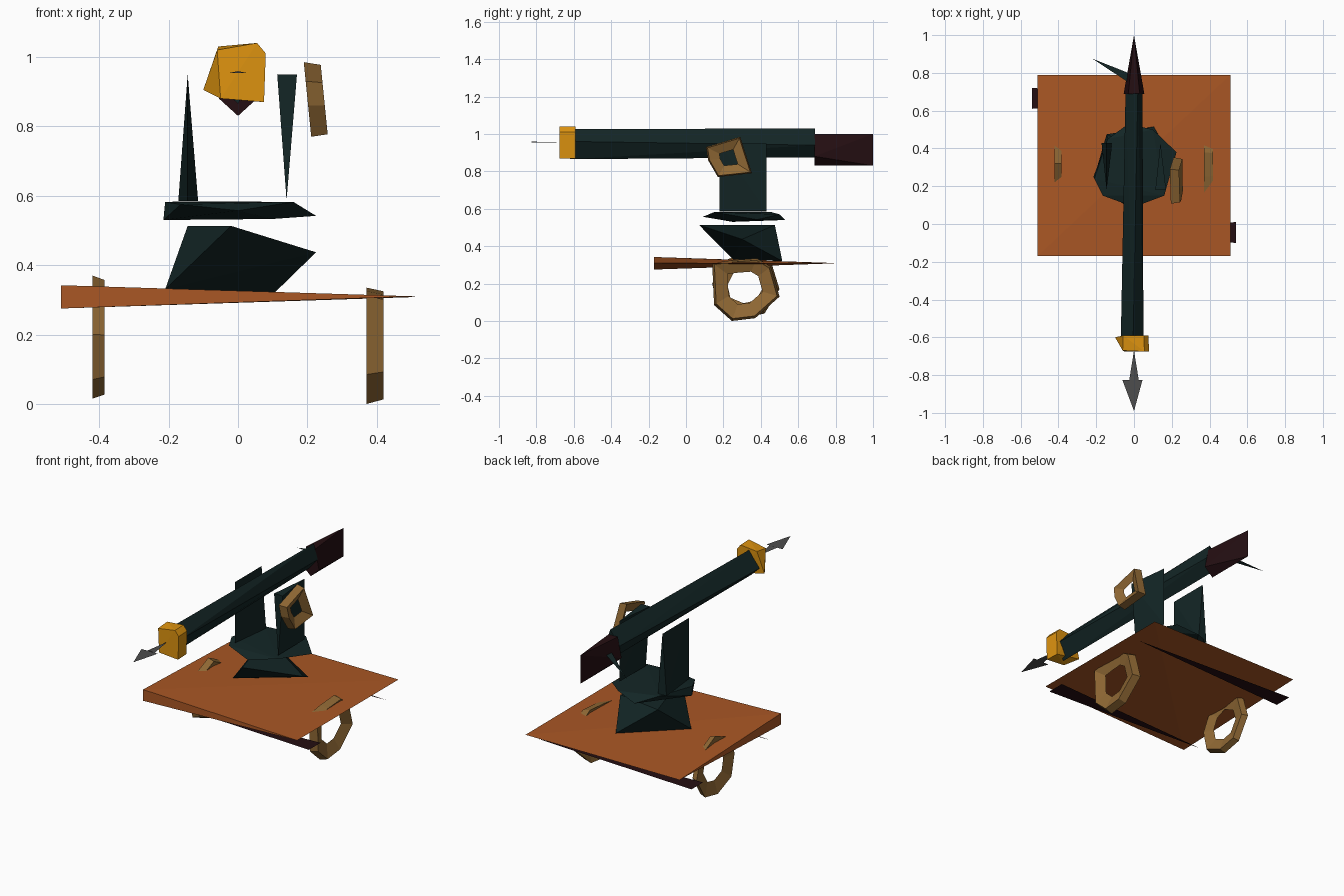
import bpy, bmesh

if "Cube" in bpy.data.objects:
    bpy.data.objects.remove(bpy.data.objects["Cube"])


def material(name, rgb):
    m = bpy.data.materials.new(name)
    m.diffuse_color = (*rgb, 1)
    m.use_nodes = True
    m.node_tree.nodes["Principled BSDF"].inputs["Base Color"].default_value = m.diffuse_color
    return m


RUST = material("rust orange", (0.40, 0.095, 0.018))
GREEN = material("dark green", (0.0065, 0.019, 0.019))
BROWN = material("brown wood", (0.28, 0.14, 0.035))
GOLD = material("gold", (0.72, 0.29, 0.005))
MAROON = material("dark maroon", (0.018, 0.0045, 0.006))
GREY = material("steel grey", (0.075, 0.075, 0.075))


def finish(bm, name, mat):
    bmesh.ops.recalc_face_normals(bm, faces=bm.faces)
    me = bpy.data.meshes.new(name)
    bm.to_mesh(me)
    bm.free()
    me.materials.append(mat)
    ob = bpy.data.objects.new(name, me)
    bpy.context.collection.objects.link(ob)
    return ob


def hull(name, mat, pts):
    """Faceted solid around a handful of corner points."""
    bm = bmesh.new()
    vs = [bm.verts.new(p) for p in pts]
    bmesh.ops.convex_hull(bm, input=vs)
    bmesh.ops.delete(bm, geom=[v for v in bm.verts if not v.link_faces], context='VERTS')
    return finish(bm, name, mat)


def sheet(name, mat, pts):
    """Flat single plate."""
    bm = bmesh.new()
    bm.faces.new([bm.verts.new(p) for p in pts])
    return finish(bm, name, mat)


def ring(name, mat, x, half, outline, inner, lean=0.0):
    """Low-poly ring with a triangular section around a (y, z) outline."""
    n = len(outline)
    cy = sum(p[0] for p in outline) / n
    cz = sum(p[1] for p in outline) / n
    bm = bmesh.new()
    loops = []
    for dx, s in ((half, 0.93), (-half, 1.0), (0, inner)):
        loops.append([bm.verts.new((x + dx + lean * (pz - cz) * s,
                                    cy + (py - cy) * s, cz + (pz - cz) * s))
                      for py, pz in outline])
    for a, b in ((0, 1), (1, 2), (2, 0)):
        for i in range(n):
            j = (i + 1) % n
            bm.faces.new((loops[a][i], loops[a][j], loops[b][j]))
            bm.faces.new((loops[a][i], loops[b][j], loops[b][i]))
    return finish(bm, name, mat)


# Platform, thick only at its front left corner
hull("platform", RUST, [(-.51, -.17, .342), (-.51, -.17, .275),
                        (.51, -.17, .31), (.51, .79, .308), (-.51, .79, .31)])

# Tapered runners under the platform
sheet("front_runner", MAROON, [(.54, -.10, .235), (.54, .01, .235), (-.525, -.045, .235)])
sheet("back_runner", MAROON, [(-.54, .61, .235), (-.54, .72, .235), (.525, .665, .235)])

# Wheels
ring("right_wheel", BROWN, .395, .024,
     [(.14, .31), (.25, .325), (.38, .335), (.455, .29), (.50, .13),
      (.37, .015), (.245, .0), (.15, .085)], .52)
ring("left_wheel", BROWN, -.402, .018,
     [(.32, .37), (.46, .30), (.50, .17), (.42, .04), (.30, .015),
      (.17, .07), (.14, .20), (.20, .32)], .53)

# Pedestal and turntable
hull("pedestal", GREEN, [(-.21, .25, .33), (.105, .515, .32), (-.145, .475, .513),
                         (-.02, .07, .513), (.225, .30, .437)])
hull("turntable", GREEN, [(-.165, .15, .575), (0, .09, .557), (.16, .15, .582),
                          (.225, .38, .542), (.10, .50, .57), (-.03, .53, .54),
                          (-.14, .45, .584), (-.21, .24, .582), (-.215, .25, .53),
                          (.10, .25, .533)])

# Upright supports
hull("left_upright", GREEN, [(-.145, .18, .95), (-.145, .43, .95), (-.145, .18, .585),
                             (-.172, .43, .585), (-.115, .43, .585)])
hull("right_upright", GREEN, [(.14, .18, .587), (.14, .43, .587), (.14, .43, .95),
                              (.113, .18, .95), (.17, .18, .95)])

# Hand wheel on the right side
ring("hand_wheel", BROWN, .225, .024,
     [(.107, .93), (.29, .985), (.32, .89), (.353, .79), (.17, .77), (.118, .86)],
     .40, lean=-.1)

# Barrel
hull("barrel", GREEN, [(-.07, -.62, .93), (-.005, -.62, 1.025), (.05, -.62, .96), (0, -.62, .865),
                       (-.045, .69, .95), (.02, .69, 1.03), (.045, .69, .94), (-.01, .69, .875)])

# Muzzle band
front = [(-.06, 1.03), (.055, 1.04), (.08, 1.01), (.075, .87), (-.10, .905)]
hull("muzzle_band", GOLD, [(x, -.675, z) for x, z in front[1:4]]
     + [(-.06, -.67, 1.02), (-.05, -.675, .88)]
     + [(x * .95, -.59, z) for x, z in front[:4]] + [(-.10, -.60, .905)])

# Harpoon
hull("harpoon_shaft", GREY, [(0, -.67, .955), (-.025, -.825, .954), (.025, -.825, .954),
                             (0, -.825, .959)])
sheet("harpoon_head", GREY, [(-.062, -.825, .955), (.045, -.825, .955), (0, -.99, .955)])

# Rear breech wedge and lever
hull("breech_wedge", MAROON, [(-.055, .688, .88), (.055, .688, .88), (0, .688, .83),
                              (-.03, .688, 1.0), (.03, .688, 1.0), (0, 1.0, .83), (0, 1.0, 1.0)])
sheet("rear_lever", GREEN, [(-.22, .875, .87), (-.03, .80, .935), (-.03, .75, .935)])
